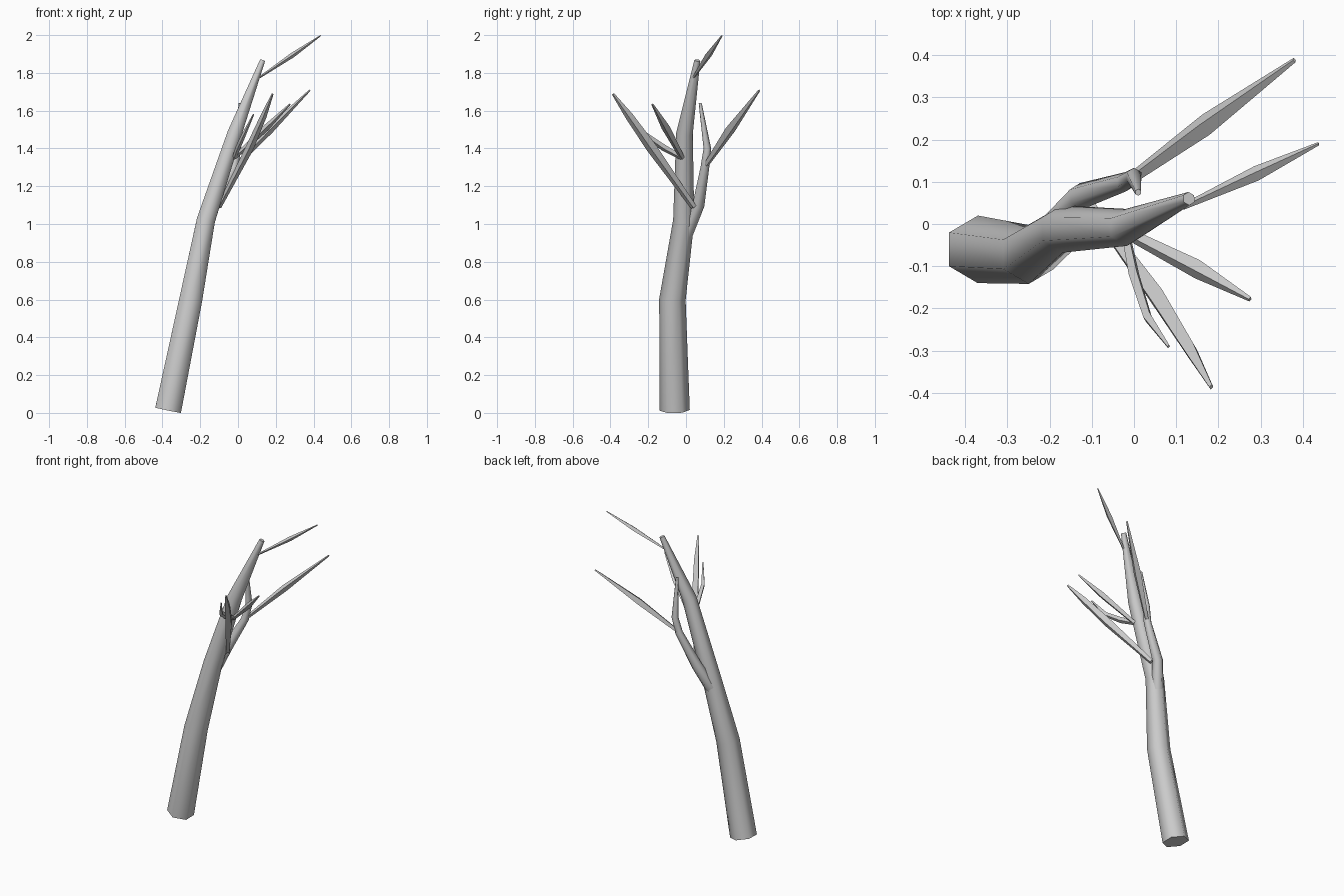
import bpy, bmesh, math
from mathutils import Vector

if "Cube" in bpy.data.objects:
    bpy.data.objects.remove(bpy.data.objects["Cube"])


def limb(name, nodes, sides, flat=1.0, turn=0.0):
    """Tapered tube; nodes are (x, y, z, radius), rings follow the path."""
    pts = [Vector(n[:3]) for n in nodes]
    bm = bmesh.new()
    rings = []
    for i, p in enumerate(pts):
        a = (p - pts[i - 1]).normalized() if i else Vector()
        b = (pts[i + 1] - p).normalized() if i < len(pts) - 1 else Vector()
        t = (a + b).normalized()
        u = Vector((0, 1, 0))
        u = (u - t * u.dot(t)).normalized()
        v = t.cross(u)
        ring = []
        for k in range(sides):
            ang = turn + 2 * math.pi * k / sides
            off = u * math.cos(ang) + v * (math.sin(ang) * flat)
            ring.append(bm.verts.new(p + off * nodes[i][3]))
        rings.append(ring)
    for r0, r1 in zip(rings, rings[1:]):
        for k in range(sides):
            j = (k + 1) % sides
            bm.faces.new((r0[k], r0[j], r1[j], r1[k]))
    bm.faces.new(rings[0][::-1])
    bm.faces.new(rings[-1])
    bmesh.ops.recalc_face_normals(bm, faces=bm.faces[:])
    me = bpy.data.meshes.new(name)
    bm.to_mesh(me)
    bm.free()
    ob = bpy.data.objects.new(name, me)
    bpy.context.collection.objects.link(ob)
    # smooth around the tube, sharp at the cut ends
    bpy.ops.object.select_all(action='DESELECT')
    ob.select_set(True)
    bpy.context.view_layer.objects.active = ob
    bpy.ops.object.shade_smooth_by_angle(angle=math.radians(65))
    return ob


# leaning six-sided trunk
limb("trunk", [(-0.37, -0.06, 0.014, 0.08), (-0.25, -0.072, 0.60, 0.07),
               (-0.17, -0.012, 1.02, 0.056), (-0.018, -0.008, 1.48, 0.044),
               (0.13, 0.06, 1.866, 0.016)], 6)

# side branch behind the trunk
limb("side_branch", [(-0.18, 0.0, 0.95, 0.038), (-0.125, 0.066, 1.10, 0.032),
                     (-0.02, 0.1, 1.30, 0.023), (0.0, 0.113, 1.40, 0.02),
                     (0.01, 0.075, 1.64, 0.008)], 6)

# slender twigs, thickest in the middle
twigs = {
    "front_twig": [(-0.10, 0.04, 1.09, 0.016), (0.06, -0.18, 1.40, 0.029),
                   (0.135, -0.30, 1.57, 0.022), (0.183, -0.386, 1.688, 0.007)],
    "back_twig": [(-0.01, 0.105, 1.31, 0.014), (0.17, 0.235, 1.50, 0.027),
                  (0.38, 0.388, 1.708, 0.006)],
    "right_twig": [(-0.02, -0.02, 1.35, 0.014), (0.15, -0.107, 1.51, 0.023),
                   (0.275, -0.178, 1.634, 0.006)],
    "bent_twig": [(-0.02, -0.02, 1.35, 0.014), (0.0, -0.12, 1.405, 0.018),
                  (0.032, -0.22, 1.475, 0.015), (0.082, -0.29, 1.58, 0.005)],
    "top_twig": [(0.115, 0.04, 1.777, 0.007), (0.29, 0.12, 1.895, 0.018),
                 (0.437, 0.19, 1.997, 0.004)],
}
for name, nodes in twigs.items():
    limb(name, nodes, 4, flat=0.75)
